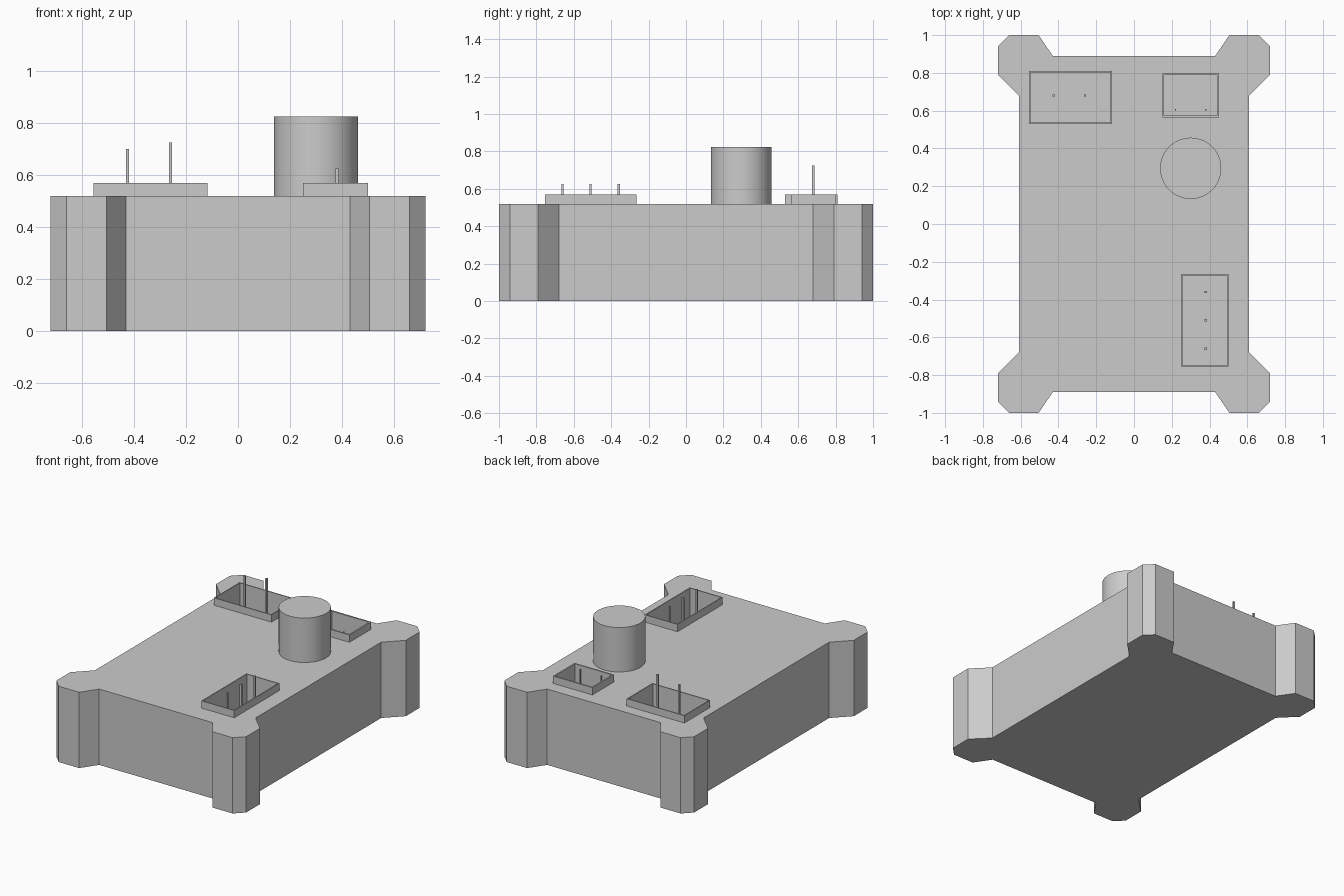
import bpy, bmesh

old = bpy.data.objects.get("Cube")
if old:
    bpy.data.objects.remove(old, do_unlink=True)

# One plain grey for every part
grey = bpy.data.materials.new("light_grey")
grey.use_nodes = True
grey.diffuse_color = (0.6, 0.6, 0.6, 1)
grey.node_tree.nodes["Principled BSDF"].inputs["Base Color"].default_value = (0.6, 0.6, 0.6, 1)

BODY_TOP, RIM_TOP, FLOOR = 0.52, 0.57, 0.35


def prism(name, outline, z0, z1):
    """Extrude a counter-clockwise outline from z0 to z1."""
    bm = bmesh.new()
    face = bm.faces.new([bm.verts.new((x, y, z0)) for x, y in outline])
    up = bmesh.ops.extrude_face_region(bm, geom=[face])["geom"]
    for v in up:
        if isinstance(v, bmesh.types.BMVert):
            v.co.z = z1
    bmesh.ops.recalc_face_normals(bm, faces=bm.faces)
    mesh = bpy.data.meshes.new(name)
    bm.to_mesh(mesh)
    bm.free()
    mesh.materials.append(grey)
    ob = bpy.data.objects.new(name, mesh)
    bpy.context.collection.objects.link(ob)
    return ob


def box(name, x0, x1, y0, y1, z0, z1):
    return prism(name, [(x0, y0), (x1, y0), (x1, y1), (x0, y1)], z0, z1)


def cut(ob, cutter):
    """Subtract the cutter and bake the result."""
    mod = ob.modifiers.new("opening", 'BOOLEAN')
    mod.operation = 'DIFFERENCE'
    mod.solver = 'EXACT'
    mod.object = cutter
    bpy.context.view_layer.update()
    graph = bpy.context.evaluated_depsgraph_get()
    mesh = bpy.data.meshes.new_from_object(ob.evaluated_get(graph))
    ob.modifiers.clear()
    ob.data = mesh


# Case: one flared corner mirrored to all four
corner = [(0.61, 0.68), (0.72, 0.79), (0.72, 0.94), (0.66, 1.0), (0.505, 1.0), (0.43, 0.89)]
outline = (corner
           + [(-x, y) for x, y in reversed(corner)]
           + [(-x, -y) for x, y in corner]
           + [(x, -y) for x, y in reversed(corner)])
case = prism("case", outline, 0, BODY_TOP)

# Sockets: extents, wall thickness, pin half width, pins (x, y, top)
sockets = {
    "front_socket": ((0.25, 0.5, -0.755, -0.265), 0.007, 0.006,
                     [(0.38, y, 0.625) for y in (-0.66, -0.51, -0.36)]),
    "back_right_socket": ((-0.555, -0.117, 0.53, 0.81), 0.007, 0.006,
                          [(-0.425, 0.68, 0.70), (-0.26, 0.68, 0.725)]),
    "back_left_socket": ((0.15, 0.45, 0.565, 0.80), 0.01, 0.003,
                         [(x, 0.605, 0.56) for x in (0.22, 0.38)]),
}
for name, ((x0, x1, y0, y1), wall, r, pins) in sockets.items():
    rim = box(name + "_rim", x0, x1, y0, y1, BODY_TOP, RIM_TOP)
    cutter = box("cutter", x0 + wall, x1 - wall, y0 + wall, y1 - wall, FLOOR, RIM_TOP + 0.1)
    cutter.hide_render = True
    cut(rim, cutter)
    cut(case, cutter)
    bpy.data.objects.remove(cutter, do_unlink=True)
    for i, (x, y, top) in enumerate(pins):
        box(f"{name}_pin_{i + 1}", x - r, x + r, y - r, y + r, FLOOR, top)

# Round knob
bpy.ops.mesh.primitive_cylinder_add(vertices=64, radius=0.162, depth=0.305,
                                    location=(0.3, 0.295, BODY_TOP + 0.1525))
knob = bpy.context.object
knob.name = "knob"
knob.data.materials.append(grey)
bpy.ops.object.shade_smooth_by_angle()
